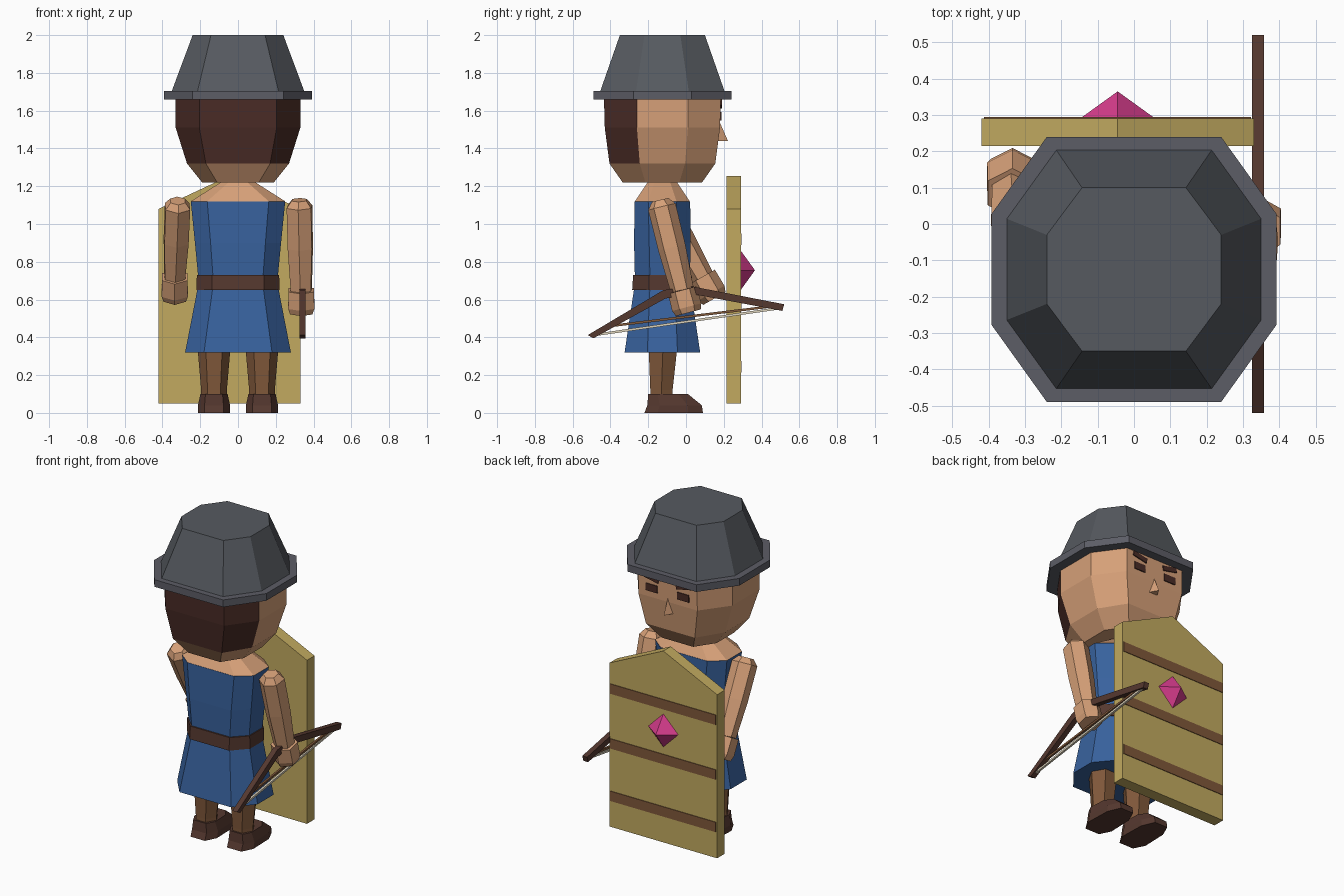
import bpy, bmesh, math
from mathutils import Vector, Matrix

if "Cube" in bpy.data.objects:
    bpy.data.objects.remove(bpy.data.objects["Cube"])

CY = -0.125  # y of the body axis


def material(name, hexcol):
    lin = []
    for i in (0, 2, 4):
        c = int(hexcol[i:i + 2], 16) / 255
        lin.append(c / 12.92 if c <= 0.04045 else ((c + 0.055) / 1.055) ** 2.4)
    m = bpy.data.materials.new(name)
    m.diffuse_color = (*lin, 1)
    m.use_nodes = True
    m.node_tree.nodes["Principled BSDF"].inputs["Base Color"].default_value = m.diffuse_color
    return m


SKIN = material("skin", "D6A078")
HAIR = material("dark_hair", "4A2C26")
STEEL = material("grey_steel", "565A60")
RIM = material("light_steel", "5C5D66")
BLUE = material("blue_cloth", "38629E")
BROWN = material("mid_brown", "80583A")
LEATHER = material("dark_leather", "55382F")
WOOD = material("tan_wood", "C2AA60")
GEM = material("pink_gem", "D63C8C")
CREAM = material("cream_string", "DDD3BC")


def finish(name, bm, *mats):
    bmesh.ops.recalc_face_normals(bm, faces=bm.faces)
    me = bpy.data.meshes.new(name)
    bm.to_mesh(me)
    bm.free()
    for m in mats:
        me.materials.append(m)
    ob = bpy.data.objects.new(name, me)
    bpy.context.collection.objects.link(ob)
    return ob


def loft(name, rings, *mats, rule=None):
    """Skin a list of point rings and cap both ends."""
    bm = bmesh.new()
    vs = [[bm.verts.new(p) for p in r] for r in rings]
    n = len(vs[0])
    for a, b in zip(vs, vs[1:]):
        for i in range(n):
            j = (i + 1) % n
            bm.faces.new((a[i], a[j], b[j], b[i]))
    bm.faces.new(vs[0])
    bm.faces.new(vs[-1])
    if rule:
        for f in bm.faces:
            f.material_index = rule(f.calc_center_median())
    return finish(name, bm, *mats)


def octagon(z, hx, hy, fx, fy):
    """Chamfered rectangle: half sizes hx, hy; flat half lengths fx, fy."""
    return [(x, CY + y, z) for x, y in
            ((fx, hy), (hx, fy), (hx, -fy), (fx, -hy),
             (-fx, -hy), (-hx, -fy), (-hx, fy), (-fx, hy))]


def limb(name, start, end, stations, mat, sides=6):
    """Tube from start to end; stations are (fraction, radius)."""
    p, q = Vector(start), Vector(end)
    rot = (q - p).to_track_quat('Z', 'Y')
    rings = []
    for t, r in stations:
        ring = [p.lerp(q, t) + rot @ Vector((r * math.cos(2 * math.pi * (k + .5) / sides),
                                             r * math.sin(2 * math.pi * (k + .5) / sides), 0))
                for k in range(sides)]
        rings.append(ring)
    return loft(name, rings, mat)


def box(name, centre, size, mat, tilt=0):
    bm = bmesh.new()
    bmesh.ops.create_cube(bm, size=1, matrix=Matrix.Translation(centre)
                          @ Matrix.Rotation(tilt, 4, 'Y') @ Matrix.Diagonal((*size, 1)))
    return finish(name, bm, mat)


# head, with hair on the rear faces
loft("head", [octagon(1.22, .19, .21, .11, .09), octagon(1.32, .27, .28, .17, .12),
              octagon(1.51, .33, .305, .205, .135), octagon(1.69, .33, .31, .205, .135)],
     SKIN, HAIR, rule=lambda c: int(c.y < -.27 and c.z > 1.32))

# helmet
loft("helmet_brim", [octagon(1.66, .392, .365, .24, .153), octagon(1.705, .392, .365, .24, .153)], RIM)
loft("helmet_crown", [octagon(1.70, .352, .33, .215, .14), octagon(2.0, .24, .225, .143, .095)], STEEL)

# face: eyes, brows and nose
for s, side in ((-1, "left"), (1, "right")):
    box(side + "_eye", (s * .11, .183, 1.57), (.08, .009, .045), HAIR)
    box(side + "_brow", (s * .11, .185, 1.635), (.10, .009, .03), HAIR, tilt=-s * .2)
bm = bmesh.new()
a, b, c, d = [bm.verts.new(p) for p in ((-.032, .165, 1.44), (.032, .165, 1.44), (0, .178, 1.54), (0, .222, 1.44))]
for tri in ((a, b, c), (a, b, d), (b, c, d), (c, a, d)):
    bm.faces.new(tri)
finish("nose", bm, SKIN)

# torso: shoulders, tunic and belt
loft("neck_and_shoulders", [octagon(1.12, .25, .145, .163, .075), octagon(1.225, .085, .075, .045, .04)], SKIN)
loft("tunic", [octagon(.32, .28, .2, .18, .08), octagon(.69, .208, .145, .13, .065),
               octagon(.9, .228, .15, .145, .07), octagon(1.12, .25, .147, .163, .075)], BLUE)
loft("belt", [octagon(.65, .22, .16, .137, .07), octagon(.73, .218, .155, .137, .07)], LEATHER)

# legs and shoes
SHOE = ((.05, -.22), (.085, -.15), (.08, .01), (.045, .09))
SHOE_TOP = ((.045, -.2), (.072, -.15), (.068, -.04), (.035, .01))
for s, side in ((-1, "left"), (1, "right")):
    rings = []
    for z, r, y in ((.03, .068, -.13), (.12, .068, -.13), (.4, .092, -.12)):
        rings.append([(s * .127 + r * math.cos(k * math.pi / 3), y + r * math.sin(k * math.pi / 3), z)
                      for k in range(6)])
    loft(side + "_leg", rings, BROWN)
    rings = []
    for z, outline in ((0, SHOE), (.04, SHOE), (.1, SHOE_TOP)):
        k = .93 if z else 1
        k = 1 if z == .1 else k
        rings.append([(s * .127 + x, y * k, z) for x, y in outline]
                     + [(s * .127 - x, y * k, z) for x, y in reversed(outline)])
    loft(side + "_shoe", rings, LEATHER)

# arms and hands
ARM = ((-.06, .045), (.02, .075), (.5, .074), (1, .062))
HAND = ((0, .078), (.75, .08), (1, .068))
for side, shoulder, wrist, tip in (
        ("right", (.325, -.13, 1.10), (.335, -.02, .65), (.335, .012, .53)),
        ("left", (-.32, -.13, 1.10), (-.335, .085, .72), (-.335, .15, .605))):
    limb(side + "_arm", shoulder, wrist, ARM, SKIN)
    limb(side + "_hand", wrist, tip, HAND, SKIN)

# bow held level in the right hand
BOW = ((-.52, .412), (-.12, .65), (.03, .67), (.52, .575),
       (.51, .54), (.03, .63), (-.11, .605), (-.49, .395))
loft("bow", [[(x, y, z) for y, z in BOW] for x in (.325, .358)], LEATHER)
limb("bow_string", (.341, -.46, .416), (.341, .48, .552), ((0, .009), (1, .009)), CREAM, 4)
limb("bow_inner_strip", (.341, -.40, .46), (.341, .48, .567), ((0, .009), (1, .009)), BROWN, 4)

# shield with stripes and gem
SX = -.045
SHIELD = ((-.42, .05), (.33, .05), (.33, 1.08), (SX, 1.255), (-.42, 1.08))
loft("shield", [[(x, y, z) for x, z in SHIELD] for y in (.215, .29)], WOOD)
for i, z in enumerate((.245, .575, .92)):
    box(f"shield_stripe_{i + 1}", (SX, .29, z), (.735, .008, .062), BROWN)
bm = bmesh.new()
bmesh.ops.create_cone(bm, cap_ends=True, segments=4, radius1=.104, radius2=0, depth=.075,
                      matrix=Matrix.Translation((SX, .3275, .755)) @ Matrix.Rotation(-math.pi / 2, 4, 'X'))
finish("shield_gem", bm, GEM)
